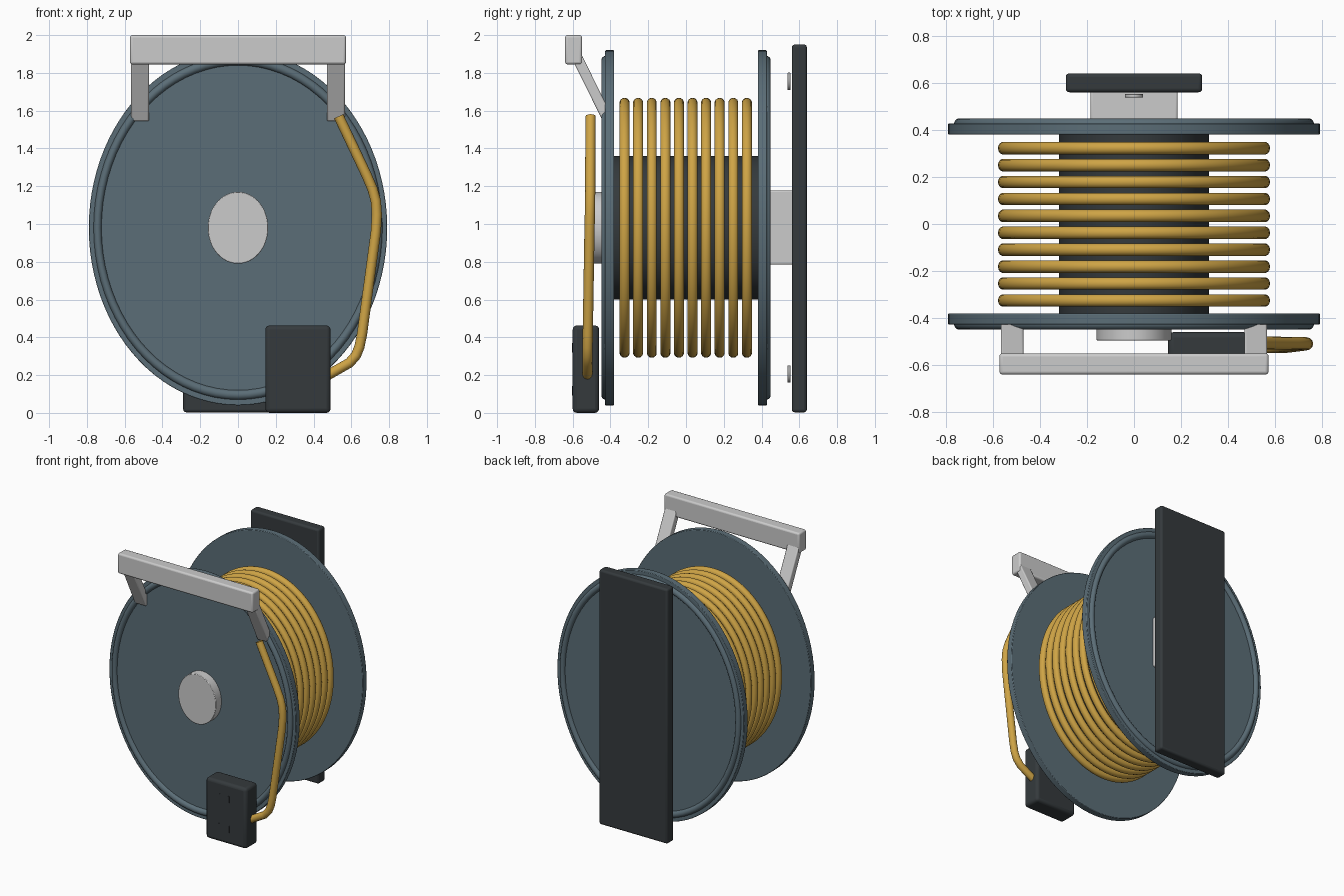
import bpy, math
from mathutils import Vector

if "Cube" in bpy.data.objects:
    bpy.data.objects.remove(bpy.data.objects["Cube"])

CZ = 0.98            # axle height
KX = 0.79 / 0.94     # the reel is an oval, narrower in x


def material(name, rgb):
    m = bpy.data.materials.new(name)
    m.diffuse_color = (*rgb, 1)
    m.use_nodes = True
    m.node_tree.nodes["Principled BSDF"].inputs["Base Color"].default_value = m.diffuse_color
    return m


SLATE = material("slate", (0.105, 0.155, 0.185))
DARK = material("charcoal", (0.035, 0.042, 0.046))
GOLD = material("yellow_cable", (0.62, 0.37, 0.06))


def finish(name, mat=None, bevel=0, segments=3):
    o = bpy.context.object
    o.name = name
    bpy.ops.object.transform_apply(location=False, rotation=True, scale=True)
    if bevel:
        b = o.modifiers.new("bevel", 'BEVEL')
        b.width, b.segments = bevel, segments
        b.limit_method = 'ANGLE'
    if mat:
        o.data.materials.append(mat)
    bpy.ops.object.shade_smooth_by_angle(angle=math.radians(35))
    return o


def box(name, lo, hi, mat=None, bevel=0.0):
    lo, hi = Vector(lo), Vector(hi)
    bpy.ops.mesh.primitive_cube_add(size=1, location=(lo + hi) / 2)
    bpy.context.object.scale = hi - lo
    return finish(name, mat, bevel)


def squash():
    # narrow a part in world x after it has been turned onto the y axis
    bpy.ops.object.transform_apply(location=False, rotation=True, scale=True)
    bpy.context.object.scale.x = KX


def oval(name, rz, y0, y1, mat=None, z=CZ, bevel=0.0, verts=96):
    bpy.ops.mesh.primitive_cylinder_add(
        vertices=verts, radius=rz, depth=abs(y1 - y0),
        location=(0, (y0 + y1) / 2, z), rotation=(math.pi / 2, 0, 0))
    squash()
    return finish(name, mat, bevel, 2)


def ring(name, rz, minor, y, mat):
    bpy.ops.mesh.primitive_torus_add(
        major_radius=rz, minor_radius=minor, major_segments=80, minor_segments=14,
        location=(0, y, CZ), rotation=(math.pi / 2, 0, 0))
    squash()
    return finish(name, mat)


# Reel: drum, two flanges with raised rims
oval("drum", 0.38, -0.39, 0.39, DARK)
for side, s in (("front", -1), ("back", 1)):
    oval(side + "_flange", 0.94, s * 0.38, s * 0.428, SLATE, bevel=0.004)
    ring(side + "_rim", 0.885, 0.026, s * 0.423, SLATE)

# Wound cable
for i in range(10):
    ring(f"cable_turn_{i + 1}", 0.661, 0.027, -0.325 + i * 0.0719, GOLD)

# Front hub and rear axle block
oval("front_hub", 0.19, -0.42, -0.495, bevel=0.004, verts=64)
box("axle_block", (-0.185, 0.42, 0.785), (0.185, 0.57, 1.178), bevel=0.008)

# Wall plate and its screws
box("wall_plate", (-0.29, 0.56, 0.003), (0.29, 0.64, 1.95), DARK, 0.015)
for label, z in (("lower", 0.206), ("upper", 1.755)):
    oval(label + "_screw", 0.046, 0.538, 0.553, z=z, bevel=0.003, verts=32)

# Carrying handle: grip bar and two sloping arms
box("handle_bar", (-0.572, -0.64, 1.845), (0.572, -0.55, 2.0), bevel=0.013)
top, foot = Vector((0, -0.59, 1.91)), Vector((0, -0.415, 1.555))
d = foot - top
for side, s in (("left", -1), ("right", 1)):
    bpy.ops.mesh.primitive_cube_add(size=1, location=(top + foot) / 2 + Vector((s * 0.518, 0, 0)))
    o = bpy.context.object
    o.scale = (0.096, 0.055, d.length)
    o.rotation_euler.x = math.atan2(d.y, -d.z)
    finish(side + "_handle_arm", bevel=0.008)

# Socket block with small slots
box("socket_block", (0.145, -0.60, 0.0), (0.49, -0.46, 0.463), DARK, 0.022)
for i, (x, z) in enumerate([(x, z) for x in (0.262, 0.342) for z in (0.118, 0.345)]):
    box(f"socket_slot_{i + 1}", (x - 0.006, -0.603, z - 0.025), (x + 0.006, -0.59, z + 0.025), DARK)

# Loose cable end running from the handle to the socket
path = [(0.533, -0.505, 1.57), (0.68, -0.507, 1.26), (0.712, -0.507, 1.185),
        (0.73, -0.508, 1.12), (0.735, -0.509, 1.05), (0.73, -0.511, 0.96),
        (0.657, -0.52, 0.42), (0.643, -0.521, 0.35), (0.625, -0.521, 0.305),
        (0.59, -0.522, 0.265), (0.475, -0.522, 0.2)]
c = bpy.data.curves.new("cable_tail", 'CURVE')
c.dimensions = '3D'
c.bevel_depth, c.bevel_resolution, c.use_fill_caps = 0.027, 4, True
sp = c.splines.new('POLY')
sp.points.add(len(path) - 1)
for p, co in zip(sp.points, path):
    p.co = (*co, 1)
sp.use_smooth = True
c.materials.append(GOLD)
bpy.context.collection.objects.link(bpy.data.objects.new("cable_tail", c))
